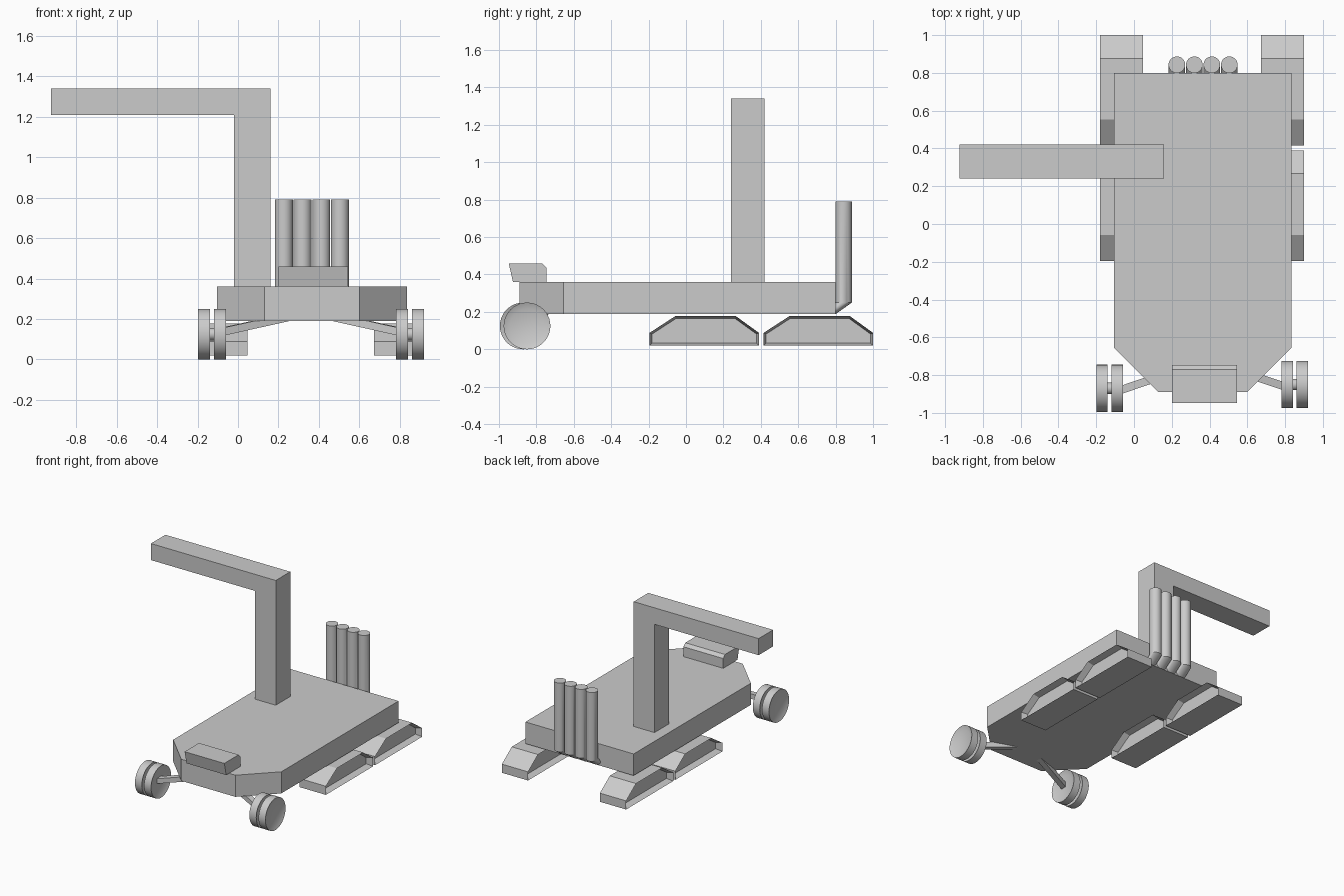
import bpy, bmesh, math
from mathutils import Vector, Matrix

if "Cube" in bpy.data.objects:
    bpy.data.objects.remove(bpy.data.objects["Cube"])


def finish(name, bm, smooth=False):
    bmesh.ops.recalc_face_normals(bm, faces=bm.faces[:])
    me = bpy.data.meshes.new(name)
    bm.to_mesh(me)
    bm.free()
    ob = bpy.data.objects.new(name, me)
    bpy.context.collection.objects.link(ob)
    if smooth:
        bpy.ops.object.select_all(action='DESELECT')
        ob.select_set(True)
        bpy.context.view_layer.objects.active = ob
        bpy.ops.object.shade_smooth_by_angle(angle=math.radians(30))
    return ob


def prism(points, vec):
    """Extrude a flat outline (3D points) along vec."""
    bm = bmesh.new()
    f = bm.faces.new([bm.verts.new(p) for p in points])
    ext = bmesh.ops.extrude_face_region(bm, geom=[f], use_keep_orig=True)
    bmesh.ops.translate(bm, vec=vec, verts=[v for v in ext['geom'] if isinstance(v, bmesh.types.BMVert)])
    bmesh.ops.recalc_face_normals(bm, faces=bm.faces[:])
    return bm


def recess_sides(bm, thickness, depth):
    """Inset and sink both faces that look along x."""
    bm.normal_update()
    for f in [f for f in bm.faces if abs(f.normal.x) > 0.99]:
        n = f.normal.copy()
        bmesh.ops.inset_individual(bm, faces=[f], thickness=thickness, use_even_offset=True)
        bmesh.ops.translate(bm, vec=-n * depth, verts=f.verts[:])


# Hull with chamfered nose
hull = [(-0.105, 0.80), (-0.105, -0.655), (0.13, -0.89), (0.60, -0.89), (0.835, -0.655), (0.835, 0.80)]
finish("hull", prism([(x, y, 0.19) for x, y in hull], (0, 0, 0.17)))

# Crane mast and arm in one L-shaped profile
crane = [(-0.02, 0.36), (0.16, 0.36), (0.16, 1.34), (-0.925, 1.34), (-0.925, 1.21), (-0.02, 1.21)]
finish("crane", prism([(x, 0.24, z) for x, z in crane], (0, 0.18, 0)))

# Front console box
console = [(-0.925, 0.36), (-0.747, 0.36), (-0.747, 0.437), (-0.77, 0.46), (-0.948, 0.46)]
finish("front_console", prism([(0.20, y, z) for y, z in console], (0.345, 0, 0)))

# Track pods, recessed on both sides
pod = [(0, 0.02), (0.585, 0.02), (0.585, 0.088), (0.462, 0.177), (0.137, 0.177), (0, 0.088)]
for side, x0 in (("left", -0.18), ("right", 0.672)):
    for place, y0 in (("front", -0.195), ("rear", 0.415)):
        bm = prism([(x0, y0 + y, z) for y, z in pod], (0.228, 0, 0))
        recess_sides(bm, 0.013, 0.05)
        finish(f"{side}_{place}_track", bm)

# Exhaust pipes: upright tube that slants into the rear of the hull
for i in range(4):
    bm = bmesh.new()
    cx, r, n = 0.227 + 0.0925 * i, 0.044, 32
    rings = []
    for cy, z in ((0.843, 0.79), (0.843, 0.25), (0.758, 0.19)):
        rings.append([bm.verts.new((cx + r * math.cos(k * math.tau / n), cy + r * math.sin(k * math.tau / n), z))
                      for k in range(n)])
    for a, b in zip(rings, rings[1:]):
        for k in range(n):
            bm.faces.new((a[k], a[(k + 1) % n], b[(k + 1) % n], b[k]))
    bm.faces.new(rings[0])
    bm.faces.new(rings[-1])
    finish(f"exhaust_pipe_{i + 1}", bm, True)

# Double front wheels, axle hubs and struts
for side, s, cy in (("left", -1, -0.87), ("right", 1, -0.85)):
    mid = 0.361
    for label, off, rad, width in (("inner_wheel", 0.45, 0.125, 0.06),
                                   ("outer_wheel", 0.53, 0.125, 0.06), ("axle_hub", 0.49, 0.03, 0.10)):
        bm = bmesh.new()
        m = Matrix.Translation((mid + s * off, cy, 0.125)) @ Matrix.Rotation(math.pi / 2, 4, 'Y')
        bmesh.ops.create_cone(bm, cap_ends=True, segments=40, radius1=rad, radius2=rad, depth=width, matrix=m)
        if rad > 0.1:
            for f in [f for f in bm.faces if len(f.verts) > 4]:
                nrm = f.normal.copy()
                bmesh.ops.inset_individual(bm, faces=[f], thickness=0.034)
                nrm = Vector((math.copysign(1, f.calc_center_median().x - mid - s * off), 0, 0))
                bmesh.ops.translate(bm, vec=-nrm * 0.015, verts=f.verts[:])
        finish(f"{side}_{label}", bm, True)
    a = Vector((mid + s * 0.45, cy - 0.015, 0.135))
    b = Vector((mid + s * 0.11, cy + 0.10, 0.21))
    d = b - a
    bm = bmesh.new()
    m = Matrix.Translation((a + b) / 2) @ d.to_track_quat('X', 'Z').to_matrix().to_4x4()
    bmesh.ops.create_cube(bm, size=1, matrix=m @ Matrix.Diagonal((d.length, 0.042, 0.038, 1)))
    finish(f"{side}_strut", bm)
